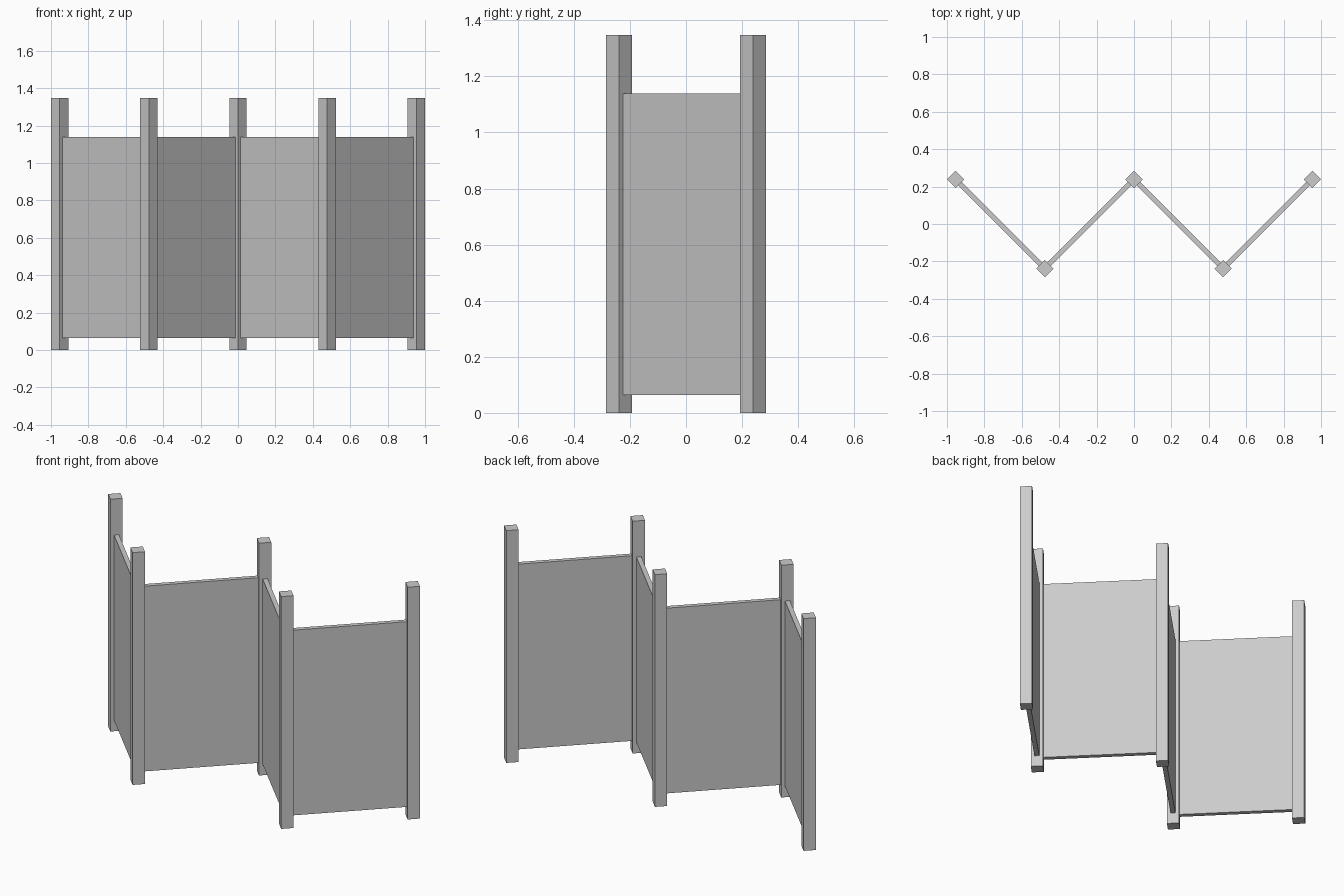
import bpy
from math import pi, hypot, atan2

if "Cube" in bpy.data.objects:
    bpy.data.objects.remove(bpy.data.objects["Cube"])

POST_SIDE = 0.0657
POST_H = 1.347
STEP, DEPTH = 0.4768, 0.2384
PANEL_T = 0.026
PANEL_Z0, PANEL_Z1 = 0.064, 1.138


def box(name, size, loc, angle):
    bpy.ops.mesh.primitive_cube_add(size=1, location=loc, rotation=(0, 0, angle))
    ob = bpy.context.object
    ob.name = name
    ob.scale = size
    bpy.ops.object.transform_apply(location=False, rotation=False, scale=True)
    return ob


# Zigzag of post positions, back and front alternating
points = [((i - 2) * STEP, DEPTH if i % 2 == 0 else -DEPTH) for i in range(5)]

# Square posts, turned to face along the panels
for i, (x, y) in enumerate(points):
    box(f"post_{i + 1}", (POST_SIDE, POST_SIDE, POST_H), (x, y, POST_H / 2), pi / 4)

# Thin panels fitted between neighbouring posts
for i, ((x0, y0), (x1, y1)) in enumerate(zip(points, points[1:])):
    length = hypot(x1 - x0, y1 - y0) - POST_SIDE
    box(f"panel_{i + 1}", (length, PANEL_T, PANEL_Z1 - PANEL_Z0),
        ((x0 + x1) / 2, (y0 + y1) / 2, (PANEL_Z0 + PANEL_Z1) / 2),
        atan2(y1 - y0, x1 - x0))
